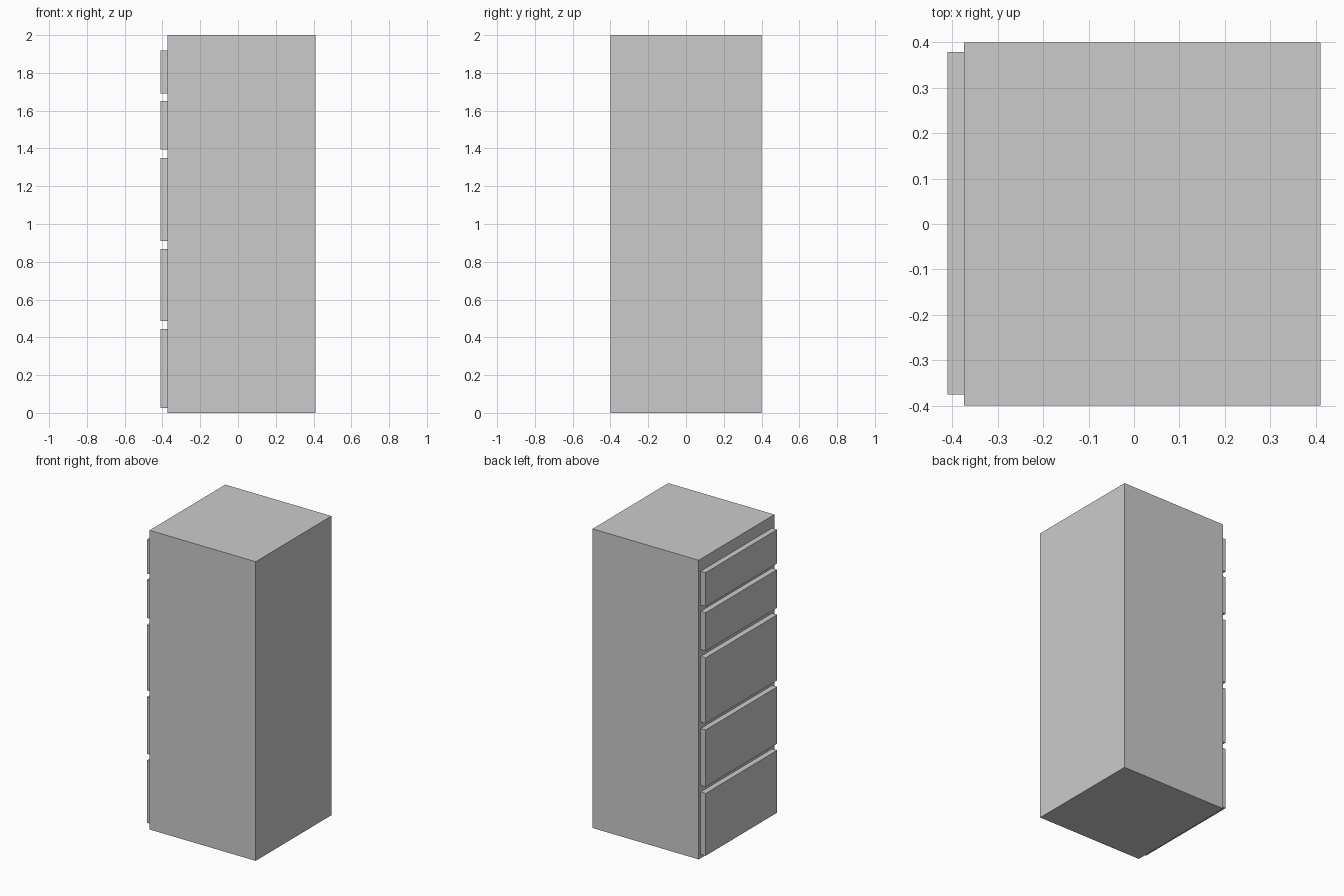
import bpy

if "Cube" in bpy.data.objects:
    bpy.data.objects.remove(bpy.data.objects["Cube"])


def box(name, x, y, z):
    """Box spanning the given (min, max) ranges."""
    bpy.ops.mesh.primitive_cube_add(size=1, location=[sum(r) / 2 for r in (x, y, z)])
    obj = bpy.context.object
    obj.name = name
    obj.scale = [r[1] - r[0] for r in (x, y, z)]
    bpy.ops.object.transform_apply(location=False, rotation=False, scale=True)
    return obj


# Cabinet body
box("cabinet_body", (-0.374, 0.411), (-0.4, 0.4), (0, 2))

# Drawer fronts on the left side, bottom to top
drawers = [(0.026, 0.443), (0.487, 0.867), (0.911, 1.349), (1.395, 1.651), (1.692, 1.919)]
for i, z in enumerate(drawers, 1):
    box(f"drawer_front_{i}", (-0.411, -0.374), (-0.376, 0.379), z)
